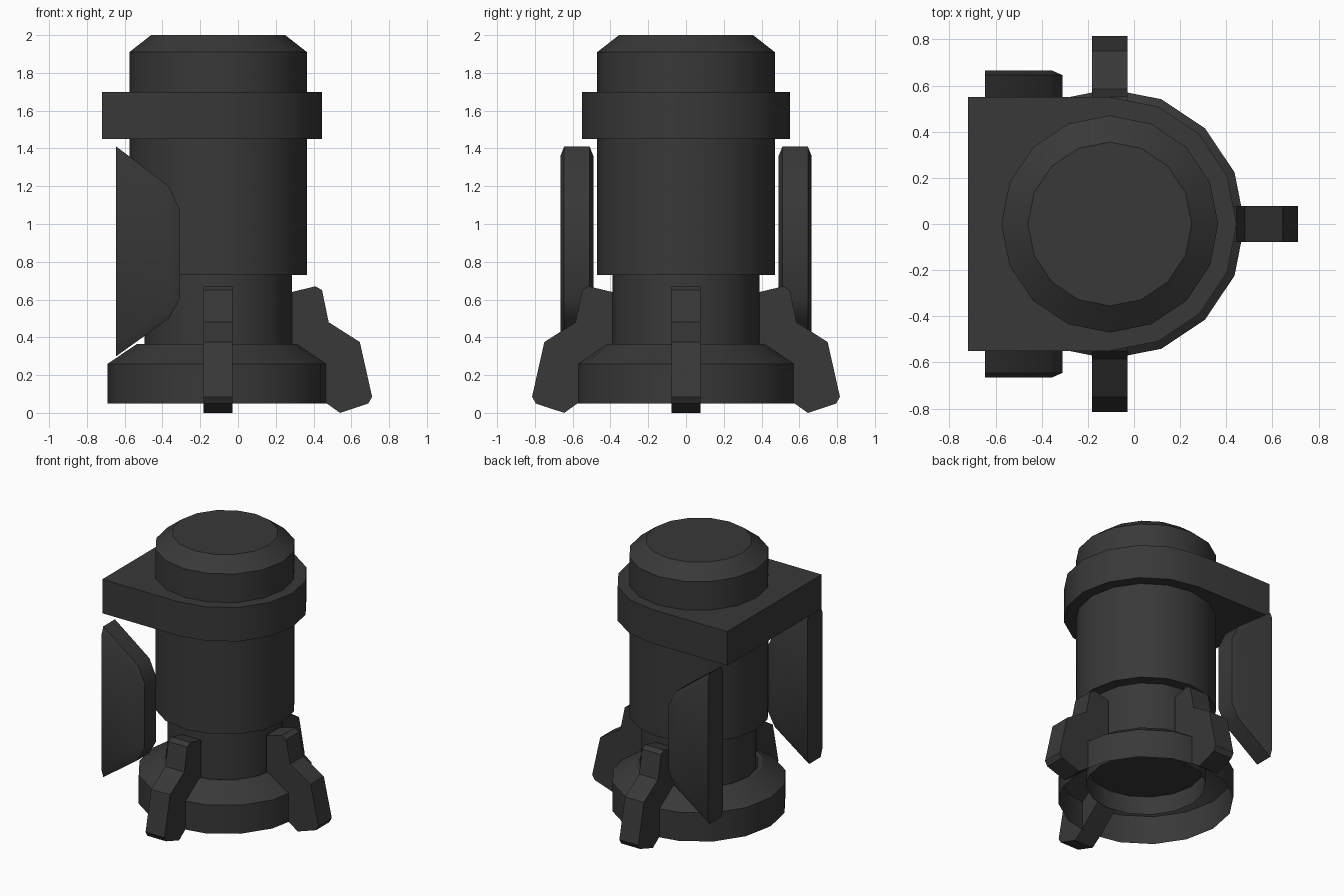
import bpy, bmesh, math

if "Cube" in bpy.data.objects:
    bpy.data.objects.remove(bpy.data.objects["Cube"])

AX = -0.105   # x position of the main axis
SIDES = 16

mat = bpy.data.materials.new("dark_grey")
mat.diffuse_color = (0.04, 0.04, 0.04, 1)
mat.use_nodes = True
mat.node_tree.nodes["Principled BSDF"].inputs["Base Color"].default_value = mat.diffuse_color


def finish(bm, name):
    bmesh.ops.recalc_face_normals(bm, faces=bm.faces)
    me = bpy.data.meshes.new(name)
    bm.to_mesh(me)
    bm.free()
    ob = bpy.data.objects.new(name, me)
    bpy.context.collection.objects.link(ob)
    me.materials.append(mat)
    bpy.ops.object.select_all(action='DESELECT')
    ob.select_set(True)
    bpy.context.view_layer.objects.active = ob
    bpy.ops.object.shade_smooth_by_angle(angle=math.radians(30))
    return ob


def lathe(name, profile):
    """Spin an (r, z) profile around the main axis."""
    bm = bmesh.new()
    vs = [bm.verts.new((AX + r, 0, z)) for r, z in profile]
    es = [bm.edges.new(p) for p in zip(vs, vs[1:])]
    bmesh.ops.spin(bm, geom=vs + es, cent=(AX, 0, 0), axis=(0, 0, 1),
                   angle=math.tau, steps=SIDES, use_merge=True)
    bmesh.ops.remove_doubles(bm, verts=bm.verts, dist=1e-4)
    return finish(bm, name)


def loft(name, rings):
    """Skin matching rings of points and cap both ends."""
    bm = bmesh.new()
    rows = [[bm.verts.new(p) for p in ring] for ring in rings]
    n = len(rows[0])
    for a, b in zip(rows, rows[1:]):
        for i in range(n):
            j = (i + 1) % n
            bm.faces.new((a[i], a[j], b[j], b[i]))
    bm.faces.new(rows[0])
    bm.faces.new(rows[-1])
    return finish(bm, name)


# Main body with narrower neck and chamfered cap
lathe("body", [(0, .30), (.39, .30), (.39, .73), (.47, .73),
               (.47, 1.91), (.355, 2.0), (0, 2.0)])

# Hollow base shell, open underneath
lathe("base_shell", [(.585, .05), (.585, .26), (.43, .365), (.40, .365), (.40, .17)])

# Collar: half round in front, square block behind
arc = [math.radians(-90 + 22.5 * i) for i in range(9)]
outline = [(AX + .55 * math.cos(a), .55 * math.sin(a)) for a in arc]
outline += [(-.72, .55), (-.72, -.55)]
loft("collar", [[(x, y, z) for x, y in outline] for z in (1.45, 1.7)])

# Three bent legs
leg = [(.39, .64), (.515, .67), (.55, .65), (.585, .48), (.75, .375),
       (.815, .085), (.795, .05), (.645, 0), (.575, .05), (.41, .19), (.39, .30)]
for name, ang in (("right_leg", 0), ("back_leg", 90), ("front_leg", -90)):
    c, s = math.cos(math.radians(ang)), math.sin(math.radians(ang))
    loft(name, [[(AX + r * c - t * s, r * s + t * c, z) for r, z in leg]
                for t in (-.077, .077)])

# Side panels, chamfered on every edge but the rear one
full = [(-.645, 1.41), (-.365, 1.2), (-.31, 1.08), (-.31, .60), (-.365, .50), (-.645, .30)]
inset = [(-.645, 1.36), (-.395, 1.17), (-.355, 1.07), (-.355, .61), (-.395, .53), (-.645, .355)]
layers = ((.49, inset), (.51, full), (.645, full), (.665, inset))
for name, side in (("back_panel", 1), ("front_panel", -1)):
    loft(name, [[(x, side * y, z) for x, z in pts] for y, pts in layers])
